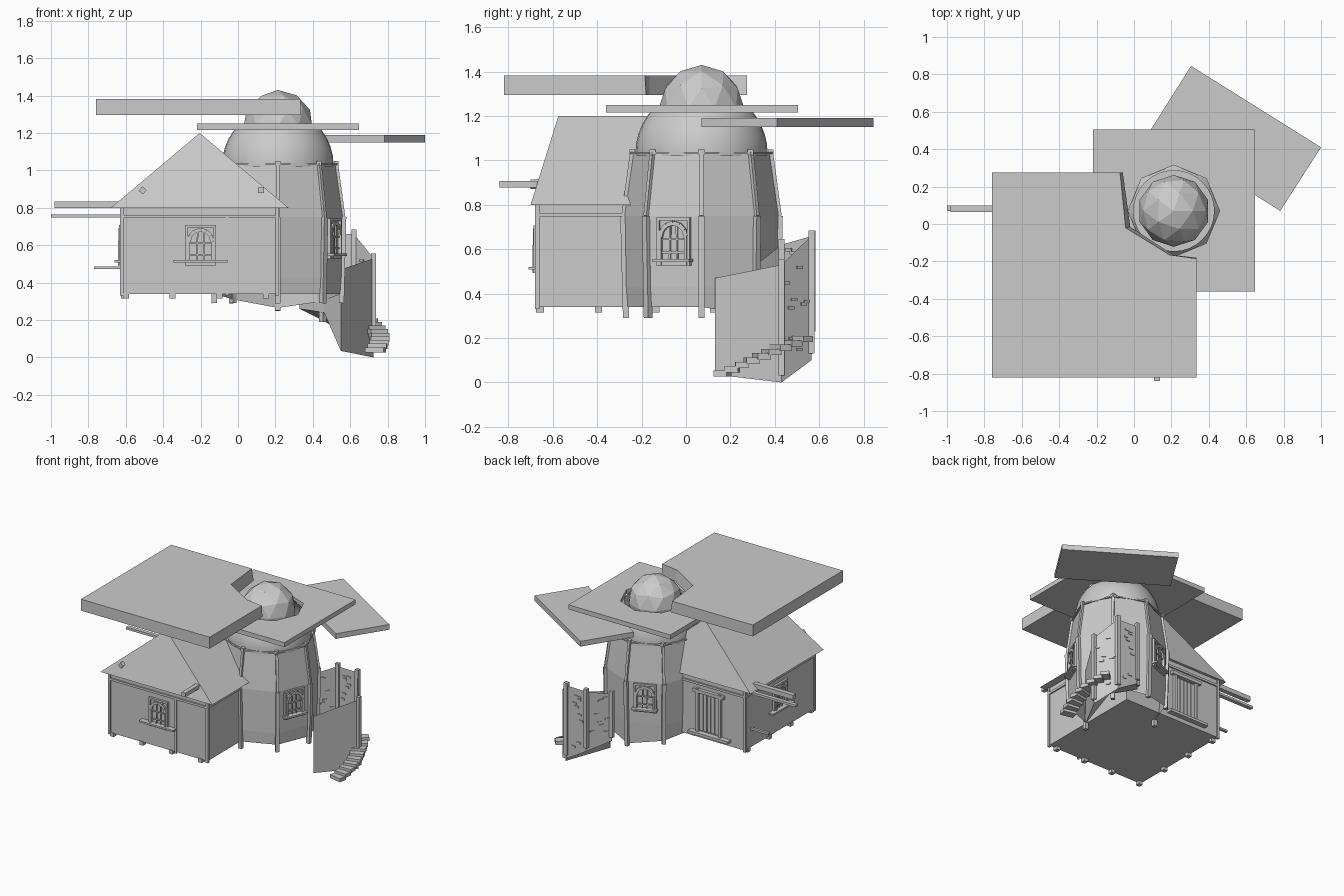
import bpy, bmesh, random
from math import sin, cos, pi, radians
from mathutils import Vector, Matrix

if "Cube" in bpy.data.objects:
    bpy.data.objects.remove(bpy.data.objects["Cube"])

random.seed(3)
CX, CY = 0.213, 0.07          # tower axis


def finish(name, bm, smooth=False):
    bmesh.ops.recalc_face_normals(bm, faces=bm.faces)
    me = bpy.data.meshes.new(name)
    bm.to_mesh(me)
    bm.free()
    ob = bpy.data.objects.new(name, me)
    bpy.context.collection.objects.link(ob)
    for p in me.polygons:
        p.use_smooth = smooth
    return ob


def add_box(bm, lo, hi, mat=Matrix()):
    c = [(a + b) / 2 for a, b in zip(lo, hi)]
    s = [b - a for a, b in zip(lo, hi)]
    m = mat @ Matrix.Translation(c) @ Matrix.Diagonal((*s, 1))
    bmesh.ops.create_cube(bm, size=1, matrix=m)


def add_beam(bm, a, b, w, d=None, mat=Matrix()):
    a, b = Vector(a), Vector(b)
    q = (b - a).to_track_quat('Z', 'Y').to_matrix().to_4x4()
    m = mat @ Matrix.Translation((a + b) / 2) @ q @ Matrix.Diagonal((w, d or w, (b - a).length, 1))
    bmesh.ops.create_cube(bm, size=1, matrix=m)


def loft(bm, rings, bottom=True, top=True):
    """Skin through rings of equal point count, with optional end faces."""
    vs = [[bm.verts.new(p) for p in r] for r in rings]
    n = len(vs[0])
    for lo, hi in zip(vs, vs[1:]):
        for i in range(n):
            j = (i + 1) % n
            bm.faces.new((lo[i], lo[j], hi[j], hi[i]))
    if bottom:
        bm.faces.new(vs[0][::-1])
    if top:
        bm.faces.new(vs[-1])


def octagon(r, z):
    return [(CX + r * cos(i * pi / 4), CY + r * sin(i * pi / 4), z) for i in range(8)]


def wall_matrix(x, y, z, ang):
    """Local x along the wall, -y outward, z up; ang = outward direction."""
    return Matrix.Translation((x, y, z)) @ Matrix.Rotation(radians(ang + 90), 4, 'Z')


# Tower body, open below and lower at the back where the stair meets it
base = [(x, y, 0.34 - {1: .04, 2: .075, 3: .03}.get(i, 0))
        for i, (x, y, z) in enumerate(octagon(0.338, 0))]
bm = bmesh.new()
loft(bm, [base, octagon(.345, .43), octagon(.35, .75), octagon(.310, 1.03)], False, False)
finish("tower_body", bm)

bm = bmesh.new()
loft(bm, [octagon(.325, 1.028), octagon(.325, 1.038)])
finish("tower_rim", bm)

# Tower corner posts (the one inside the house is left out)
bm = bmesh.new()
for i in range(8):
    if i == 5:
        continue
    foot = {1: .19, 2: .25}.get(i, .29)
    pts = [(foot, .34), (.75, .352), (1.045, .312)]
    d = (cos(i * pi / 4), sin(i * pi / 4))
    p = [(CX + r * d[0], CY + r * d[1], z) for z, r in pts]
    add_beam(bm, p[0], p[1], .028)
    add_beam(bm, p[1], p[2], .018)
    add_box(bm, (p[2][0] - .013, p[2][1] - .013, 1.025), (p[2][0] + .013, p[2][1] + .013, 1.05))
finish("tower_posts", bm)

# Smooth dome and faceted cap
bm = bmesh.new()
bmesh.ops.create_uvsphere(bm, u_segments=32, v_segments=20, radius=.298,
                          matrix=Matrix.Translation((CX, CY, 1.03)))
for z, up in ((1.02, True), (1.235, False)):
    bmesh.ops.bisect_plane(bm, geom=bm.verts[:] + bm.edges[:] + bm.faces[:], plane_co=(0, 0, z),
                           plane_no=(0, 0, 1), clear_inner=up, clear_outer=not up)
finish("dome", bm, True)
bm = bmesh.new()
bmesh.ops.create_icosphere(bm, subdivisions=2, radius=.192,
                           matrix=Matrix.Translation((CX, CY, 1.238)))
finish("dome_cap", bm)


# Roof slabs
def slab(name, pts, z0, z1, low=None):
    bm = bmesh.new()
    loft(bm, [[(x, y, z0) for x, y in low or pts], [(x, y, z1) for x, y in pts]])
    return finish(name, bm)


corners = [(-.76, .275), (-.76, -.82), (.333, -.82)]
slab("large_slab", corners + [(.333, -.185), (.19, -.165), (-.045, -.02), (-.075, .275)], 1.295, 1.383,
     corners + [(.333, -.18), (.21, -.165), (-.02, -.015), (-.06, .275)])
mid = slab("middle_slab", [(-.22, -.36), (.647, -.36), (.647, .505), (-.22, .505)], 1.215, 1.25)
slab("rear_slab", [(.782, .07), (1.0, .41), (.305, .845), (.09, .505)], 1.15, 1.19)
bm = bmesh.new()
loft(bm, [octagon(.245, 1.1), octagon(.245, 1.4)])
cutter = finish("slab_hole_cutter", bm)
cutter.hide_render = True
cutter.hide_set(True)
mod = mid.modifiers.new("hole", 'BOOLEAN')
mod.operation = 'DIFFERENCE'
mod.object = cutter

# House walls and hipped roof
HX0, HX1, HY0, HY1 = -.62, .21, -.67, .17
bm = bmesh.new()
add_box(bm, (HX0, HY0, .34), (HX1, HY1, .80))
finish("house_walls", bm)
bm = bmesh.new()
eave = [bm.verts.new(p) for p in ((-.68, -.70, .8), (.27, -.70, .8), (.27, .19, .8), (-.68, .19, .8))]
f, b = bm.verts.new((-.205, -.575, 1.2)), bm.verts.new((-.205, .07, 1.2))
for q in ((eave[0], eave[1], f), (eave[1], eave[2], b, f), (eave[2], eave[3], b),
          (eave[3], eave[0], f, b), eave[::-1]):
    bm.faces.new(q)
finish("house_roof", bm)

# House posts, wall plates and boards
bm = bmesh.new()
w = .016
for k in range(4):
    x = -.60 + k * .25
    add_box(bm, (x - w, HY0 - .005, .315), (x + w, HY0 + .03, .345))
for k in range(1, 4):
    y = HY0 + .015 + k * .26
    add_box(bm, (HX0 - .005, y - w, .315), (HX0 + .03, y + w, .345))
for x, y in ((HX0, HY0), (HX0, HY1), (HX1, HY0)):
    add_box(bm, (x - .01, y - .01, .33), (x + .01, y + .01, .80))
add_box(bm, (HX0 - .01, HY0 - .01, .745), (HX1 + .01, HY1 + .01, .762))
add_box(bm, (-.065, HY0 - .008, .33), (-.05, HY0, .75))
finish("house_timbers", bm)

# Projecting logs
bm = bmesh.new()
add_box(bm, (-.98, .065, .80), (-.55, .10, .835))
add_box(bm, (-1.0, .07, .747), (-.60, .10, .765))
add_box(bm, (-.77, .08, .472), (-.60, .10, .487))
add_box(bm, (.108, -.84, .878), (.14, -.60, .908))
m = Matrix.Translation((-.51, -.67, .893)) @ Matrix.Rotation(.7, 4, 'Y')
add_box(bm, (-.015, -.03, -.015), (.015, .06, .015), m)
finish("projecting_logs", bm)


# Arched windows with frame, glazing bars and sill
def window(name, m, w=.165, h=.215, sill=.22):
    bm = bmesh.new()
    a, t = w / 2, .014
    for x in (-a, a - t):
        add_box(bm, (x, -.016, -h / 2), (x + t, .01, h / 2), m)
    for z in (-h / 2, h / 2 - t):
        add_box(bm, (-a, -.016, z), (a, .01, z + t), m)
    r = a - .02
    arch = [(-r, -.012, -h / 2)] + [(-r * cos(k * pi / 6), -.012, .02 + r * sin(k * pi / 6))
                                    for k in range(7)] + [(r, -.012, -h / 2)]
    for p, q in zip(arch, arch[1:]):
        add_beam(bm, p, q, .013, .02, m)
    for x in (-.018, .018):
        add_beam(bm, (x, -.008, -h / 2), (x * .9, -.008, .075), .008, None, m)
    for z in (-.05, .01):
        add_beam(bm, (-r, -.008, z), (r, -.008, z), .008, None, m)
    add_box(bm, (-sill / 2, -.04, -h / 2 + .015), (sill / 2, .01, -h / 2 + .028), m)
    finish(name, bm)


window("front_window", wall_matrix(-.2, HY0, .60, -90), sill=.29)
window("side_window", wall_matrix(HX0, -.25, .60, 180), sill=.26)
for name, ang in (("tower_window_right", -22.5), ("tower_window_back", 112.5)):
    r = .322
    window(name, wall_matrix(CX + r * cos(radians(ang)), CY + r * sin(radians(ang)), .635, ang), sill=.18)

# Back door with planks
bm = bmesh.new()
for k in range(5):
    x = -.40 + k * .033
    add_box(bm, (x, HY1, .40), (x + .028, HY1 + .008, .68))
for x in (-.425, -.235):
    add_box(bm, (x, HY1, .38), (x + .02, HY1 + .02, .72))
add_box(bm, (-.45, HY1, .69), (-.19, HY1 + .025, .715))
add_box(bm, (-.50, HY1, .37), (-.16, HY1 + .04, .39))
finish("back_door", bm)

# Stair enclosure, open on top: (x, y, bottom, top) around the outside, then by the tower
wall = [(.55, .13, .035, .47), (.725, .43, .0, .53), (.62, .565, .10, .66),
        (.45, .57, .20, .66), (.33, .43, .26, .62), (.46, .28, .24, .50)]
bm = bmesh.new()
loft(bm, [[(x, y, a) for x, y, a, b in wall], [(x, y, b) for x, y, a, b in wall]], True, False)
bmesh.ops.triangulate(bm, faces=[f for f in bm.faces if len(f.verts) > 4])
finish("stair_wall", bm)
bm = bmesh.new()
for x, y, a, b in wall[1:5]:
    add_box(bm, (x - .014, y - .014, a + .03), (x + .014, y + .014, b + .025))
finish("stair_posts", bm)

# Loose bricks on the enclosure
bm = bmesh.new()
for p, q in zip(wall[1:4], wall[2:5]):
    d = (Vector(q[:2]) - Vector(p[:2])).normalized().to_3d()
    m3 = Matrix((d, (d.y, -d.x, 0), (0, 0, 1))).transposed().to_4x4()
    for k in range(9):
        t = random.uniform(.15, .85)
        lo, hi = p[2] + (q[2] - p[2]) * t, p[3] + (q[3] - p[3]) * t
        pos = (p[0] + (q[0] - p[0]) * t, p[1] + (q[1] - p[1]) * t, random.uniform(lo + .06, hi - .03))
        add_box(bm, (-.016, -.006, -.007), (.016, .006, .007), Matrix.Translation(pos) @ m3)
finish("loose_bricks", bm)

# Steps climbing around the outside
bm = bmesh.new()
for k in range(9):
    t = k / 8
    x, y, z = .755 - .05 * t * t + .03 * sin(pi * t), .16 + .37 * t, .04 + .155 * t
    m = Matrix.Translation((x, y, z)) @ Matrix.Rotation(radians(-12 + 55 * t), 4, 'Z')
    add_box(bm, (-.07, -.03, -.014), (.03, .03, .014), m)
finish("steps", bm)
